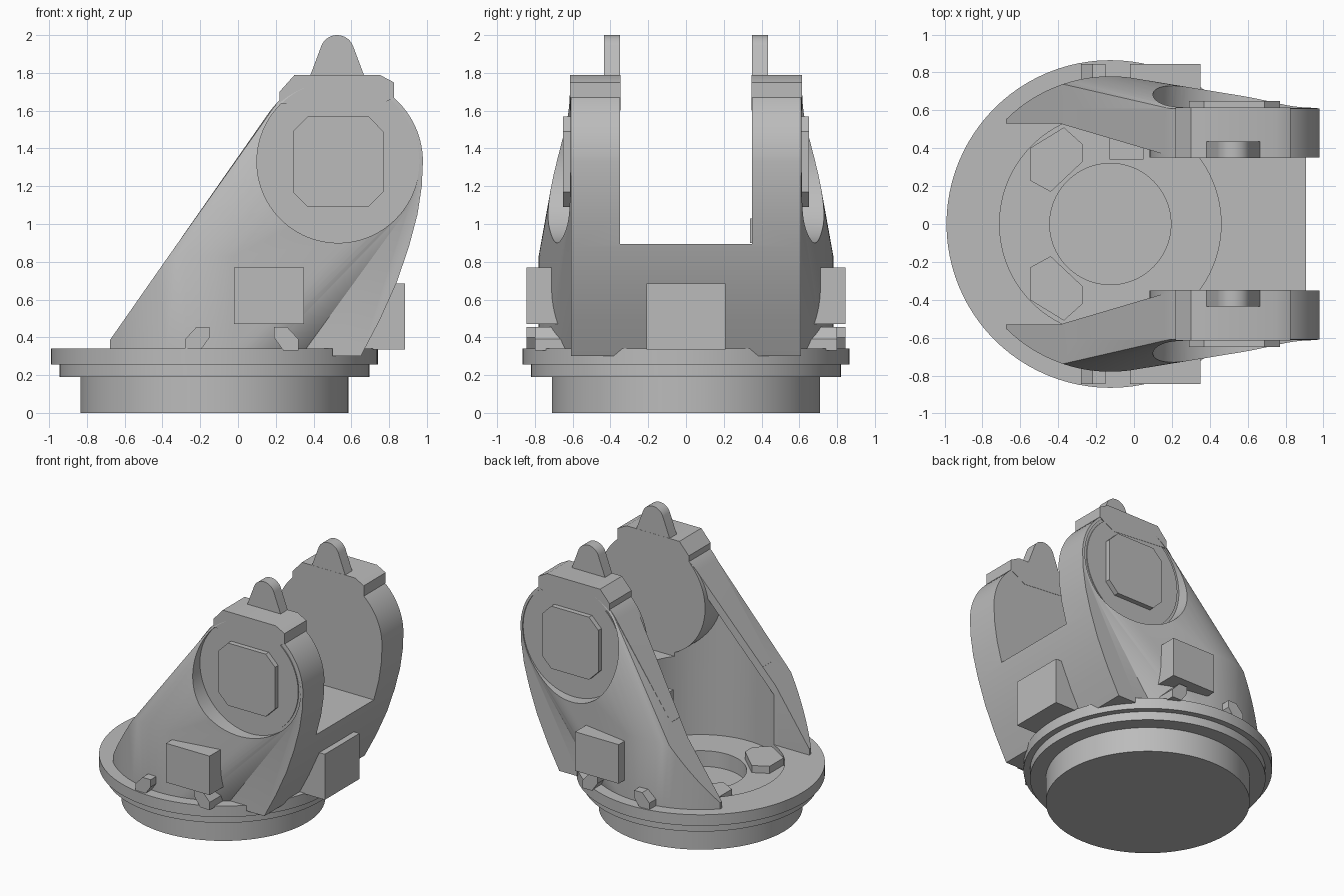
import bpy, bmesh, math
from mathutils import Vector

cube = bpy.data.objects.get("Cube")
if cube:
    bpy.data.objects.remove(cube, do_unlink=True)

grey = bpy.data.materials.new("neutral grey")
COLOUR = (0.5, 0.5, 0.5, 1)
grey.use_nodes = True
grey.diffuse_color = COLOUR
bsdf = next(n for n in grey.node_tree.nodes if n.type == 'BSDF_PRINCIPLED')
bsdf.inputs["Base Color"].default_value = COLOUR

CX = -0.125                 # axis of the turntable base
HUB = (0.53, 1.33)          # pivot centre in x, z
FOOT, SLOPE = (-0.71, 0.34), 1.43


def finish(name, bm):
    bmesh.ops.recalc_face_normals(bm, faces=bm.faces)
    mesh = bpy.data.meshes.new(name)
    bm.to_mesh(mesh)
    bm.free()
    obj = bpy.data.objects.new(name, mesh)
    bpy.context.collection.objects.link(obj)
    mesh.materials.append(grey)
    return obj


def prism(name, pts, lo, hi, axis='y'):
    """Extrude a profile along y (points are x, z) or z (points are x, y)."""
    place = (lambda p, d: (p[0], d, p[1])) if axis == 'y' else (lambda p, d: (p[0], p[1], d))
    bm = bmesh.new()
    a = [bm.verts.new(place(p, lo)) for p in pts]
    b = [bm.verts.new(place(p, hi)) for p in pts]
    bm.faces.new(a)
    bm.faces.new(b)
    for i in range(len(pts)):
        j = (i + 1) % len(pts)
        bm.faces.new((a[i], a[j], b[j], b[i]))
    return finish(name, bm)


def arc(c, r, start=0, end=360, n=96):
    full = end - start == 360
    steps = n if full else n + 1
    angles = [math.radians(start + (end - start) * i / n) for i in range(steps)]
    return [(c[0] + r * math.cos(t), c[1] + r * math.sin(t)) for t in angles]


def box(name, x0, x1, y0, y1, z0, z1):
    return prism(name, [(x0, z0), (x1, z0), (x1, z1), (x0, z1)], y0, y1)


def boolean(obj, tool, op='DIFFERENCE'):
    mod = obj.modifiers.new("cut", 'BOOLEAN')
    mod.operation, mod.solver, mod.object = op, 'EXACT', tool
    bpy.context.view_layer.objects.active = obj
    bpy.ops.object.modifier_apply(modifier=mod.name)
    bpy.data.objects.remove(tool, do_unlink=True)


def both_sides(name, pts, lo, hi):
    prism("back_" + name, pts, lo, hi)
    prism("front_" + name, pts, -hi, -lo)


def slope_z(x):
    return FOOT[1] + (x - FOOT[0]) * SLOPE


# Stepped round base with a stepped recess
bm = bmesh.new()
profile = [(0, 0), (0.71, 0), (0.71, 0.19), (0.82, 0.19), (0.82, 0.255), (0.865, 0.255),
           (0.865, 0.34), (0.585, 0.34), (0.585, 0.28), (0.32, 0.28), (0.32, 0.16), (0, 0.16)]
verts = [bm.verts.new((CX + r, 0, z)) for r, z in profile]
edges = [bm.edges.new(pair) for pair in zip(verts, verts[1:])]
bmesh.ops.spin(bm, geom=verts + edges, cent=(CX, 0, 0), axis=(0, 0, 1),
               angle=math.tau, steps=96, use_duplicate=False)
bmesh.ops.remove_doubles(bm, verts=bm.verts, dist=0.0005)
finish("round_base", bm)

# Raised pads inside the recess
pad = [(-0.55, 0.23), (-0.44, 0.17), (-0.27, 0.33), (-0.27, 0.42), (-0.37, 0.51), (-0.55, 0.40)]
for side, s in (("back", 1), ("front", -1)):
    prism(side + "_recess_pad", [(x, s * y) for x, y in pad], 0.27, 0.335, 'z')

# Fork body: round skirt blended into the two pivot discs
bm = bmesh.new()
for x, y in arc((CX, 0), 0.78):
    if x > FOOT[0]:
        bm.verts.new((x, y, FOOT[1]))
        bm.verts.new((x, y, min(0.83, slope_z(x))))
for x, z in arc(HUB, 0.445, n=64):
    for y in (-0.61, 0.61):
        bm.verts.new((x, y, z))
hull = bmesh.ops.convex_hull(bm, input=bm.verts)
inside = [v for v in bm.verts if not v.link_faces]
bmesh.ops.delete(bm, geom=inside, context='VERTS')
body = finish("fork_body", bm)

# Back column that continues down over the base rim
column = [(-0.3, 0.34), (0.5, 0.34), (0.5, 0.30), (0.65, 0.30), (0.75, 0.49), (0.84, 0.69),
          (0.905, 0.88), (0.95, 1.05), (0.973, 1.2)]
column += arc(HUB, 0.449, 0, 145, 40) + [(-0.3, slope_z(-0.3))]
boolean(body, prism("column", column, -0.61, 0.61), 'UNION')

# Open the fork: slot, tapering throat and round cavity below the sloping web
boolean(body, box("slot", -1, 1.2, -0.35, 0.35, 0.895, 2.2))
throat = [(-1, 0.53), (-0.39, 0.53), (0.22, 0.35), (0.22, -0.35), (-0.39, -0.53), (-1, -0.53)]
boolean(body, prism("throat", throat, 0.2, 2.2, 'z'))
cavity = prism("cavity", arc((CX, 0), 0.585), 0.2, 2.2, 'z')
bm = bmesh.new()
bm.from_mesh(cavity.data)
cut = bmesh.ops.bisect_plane(bm, geom=bm.verts[:] + bm.edges[:] + bm.faces[:],
                             plane_co=Vector((FOOT[0], 0, FOOT[1] - 0.09)),
                             plane_no=Vector((-SLOPE, 0, 1)), clear_outer=True)
bmesh.ops.holes_fill(bm, edges=[e for e in bm.edges if e.is_boundary])
bmesh.ops.recalc_face_normals(bm, faces=bm.faces)
bm.to_mesh(cavity.data)
bm.free()
boolean(body, cavity)

# Sunken round seats on the outer sides
for lo, hi in ((0.605, 1), (-1, -0.605)):
    boolean(body, prism("seat_cutter", arc(HUB, 0.43), lo, hi))

# Pivot discs, outer rims and octagonal covers
both_sides("pivot_disc", arc(HUB, 0.447), 0.35, 0.603)
both_sides("pivot_rim", arc(HUB, 0.41), 0.59, 0.612)
h, c = 0.24, 0.16
octagon = [(h, c), (c, h), (-c, h), (-h, c), (-h, -c), (-c, -h), (c, -h), (h, -c)]
both_sides("pivot_cover", [(HUB[0] + x, HUB[1] + z) for x, z in octagon], 0.6, 0.65)

# Caps and rounded ears above the pivots
cap = [(0.22, 1.64), (0.22, 1.70), (0.30, 1.79), (0.75, 1.79), (0.825, 1.75), (0.825, 1.67), (0.7, 1.6)]
both_sides("top_cap", cap, 0.348, 0.614)
ear = [(0.38, 1.78), (0.67, 1.78)] + arc((0.525, 1.91), 0.09, 20, 160, 24)
both_sides("ear", ear, 0.349, 0.435)

# Side boxes and small slanted lugs
both_sides("side_box", [(-0.02, 0.47), (0.35, 0.47), (0.35, 0.77), (-0.02, 0.77)], 0.62, 0.845)
lug = [(-0.28, 0.33), (-0.28, 0.39), (-0.22, 0.455), (-0.15, 0.455), (-0.15, 0.40), (-0.2, 0.33)]
both_sides("lug", lug, 0.68, 0.845)
both_sides("rear_lug", [(0.04 - x, z) for x, z in lug], 0.6, 0.8)

# Box on the column and small inner stop
box("column_box", 0.52, 0.885, -0.21, 0.21, 0.335, 0.685)
box("inner_stop", -0.13, 0.05, 0.34, 0.58, 0.9, 1.03)

# Smooth the curved surfaces, keep the edges sharp
for obj in bpy.context.scene.objects:
    obj.select_set(obj.type == 'MESH')
bpy.context.view_layer.objects.active = body
bpy.ops.object.shade_smooth_by_angle(angle=math.radians(30))
